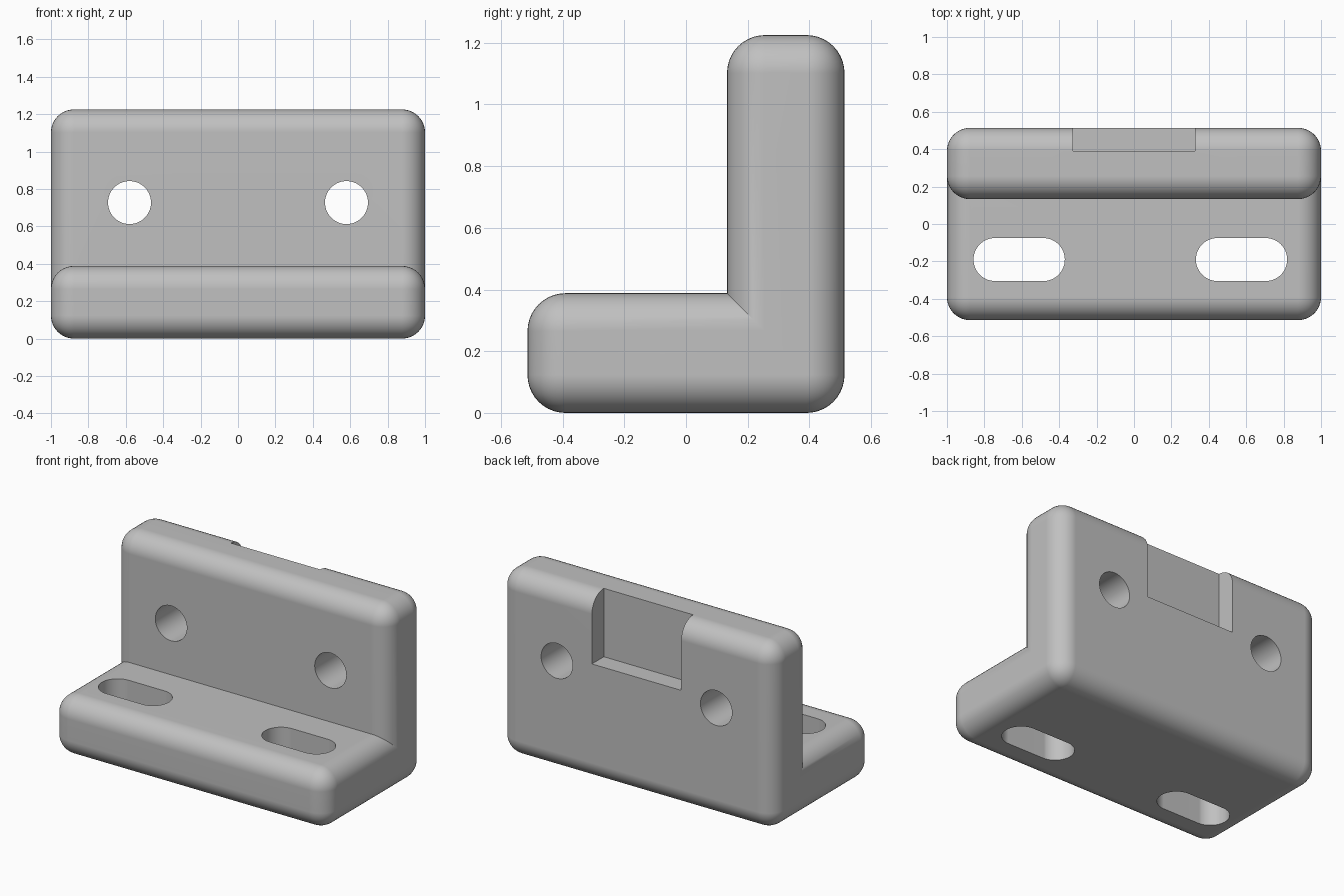
import bpy
import bmesh
from mathutils import Matrix, Vector

cube = bpy.data.objects.get("Cube")
if cube:
    bpy.data.objects.remove(cube, do_unlink=True)

# Overall sizes
HALF_W, HALF_D, HEIGHT = 1.0, 0.514, 1.225
WALL_Y, BASE_Z = 0.133, 0.388
ROUND, HOLE_R = 0.123, 0.115

grey = bpy.data.materials.new("plain grey")
grey.use_nodes = True
colour = (0.53, 0.53, 0.53, 1)
grey.diffuse_color = colour
grey.node_tree.nodes["Principled BSDF"].inputs["Base Color"].default_value = colour


def make_object(name, bm):
    bmesh.ops.recalc_face_normals(bm, faces=bm.faces)
    mesh = bpy.data.meshes.new(name)
    bm.to_mesh(mesh)
    bm.free()
    mesh.materials.append(grey)
    obj = bpy.data.objects.new(name, mesh)
    bpy.context.collection.objects.link(obj)
    return obj


def add_cylinder(name, centre, axis, stretch=0.0):
    """Round cutter, pulled apart along x into a slot when stretch is set."""
    bm = bmesh.new()
    bmesh.ops.create_cone(bm, cap_ends=True, segments=48, radius1=HOLE_R,
                          radius2=HOLE_R, depth=1.0,
                          matrix=Matrix.Rotation(0.5 * 3.14159265 / 48, 4, "Z"))
    for v in bm.verts:
        v.co.x += stretch if v.co.x > 0 else -stretch
    turn = Vector((0, 0, 1)).rotation_difference(Vector(axis)).to_matrix().to_4x4()
    bm.transform(Matrix.Translation(centre) @ turn)
    return make_object(name, bm)


def add_box(name, low, high):
    low, high = Vector(low), Vector(high)
    bm = bmesh.new()
    bmesh.ops.create_cube(bm, size=1)
    bm.transform(Matrix.Translation((low + high) / 2) @ Matrix.Diagonal((high - low).to_4d()))
    return make_object(name, bm)


# L-shaped body, every edge rounded except the inner corner
profile = [(-HALF_D, 0), (HALF_D, 0), (HALF_D, HEIGHT), (WALL_Y, HEIGHT),
           (WALL_Y, BASE_Z), (-HALF_D, BASE_Z)]
bm = bmesh.new()
side = bm.faces.new([bm.verts.new((-HALF_W, y, z)) for y, z in profile])
moved = bmesh.ops.extrude_face_region(bm, geom=[side])["geom"]
bmesh.ops.translate(bm, vec=(2 * HALF_W, 0, 0),
                    verts=[g for g in moved if isinstance(g, bmesh.types.BMVert)])
bmesh.ops.recalc_face_normals(bm, faces=bm.faces)
outer = [e for e in bm.edges
         if not all(abs(v.co.y - WALL_Y) < 1e-4 and abs(v.co.z - BASE_Z) < 1e-4
                    for v in e.verts)]
bmesh.ops.bevel(bm, geom=outer, offset=ROUND, offset_type="OFFSET", segments=10,
                profile=0.5, affect="EDGES", clamp_overlap=False)
bracket = make_object("angle_bracket", bm)

# Cutters: wall holes, base slots and the notch in the back of the wall
cutters = [add_box("notch_cutter", (-0.325, 0.39, 0.775), (0.325, 0.8, 1.5))]
for label, sign, slot_x in (("left", 1, 0.575), ("right", -1, -0.614)):
    cutters.append(add_cylinder(label + "_hole_cutter", (sign * 0.58, 0.3, 0.727), (0, 1, 0)))
    cutters.append(add_cylinder(label + "_slot_cutter", (slot_x, -0.19, 0.2), (0, 0, 1), 0.129))

bpy.context.view_layer.objects.active = bracket
for cutter in cutters:
    cut = bracket.modifiers.new(cutter.name, "BOOLEAN")
    cut.operation, cut.solver, cut.object = "DIFFERENCE", "EXACT", cutter
    bpy.ops.object.modifier_apply(modifier=cut.name)
    bpy.data.objects.remove(cutter, do_unlink=True)

# Smooth rounds, crisp cut edges, flat large faces
bpy.ops.object.select_all(action="DESELECT")
bracket.select_set(True)
bpy.ops.object.shade_smooth_by_angle(angle=0.52)
weighted = bracket.modifiers.new("flat_faces", "WEIGHTED_NORMAL")
weighted.keep_sharp = True
